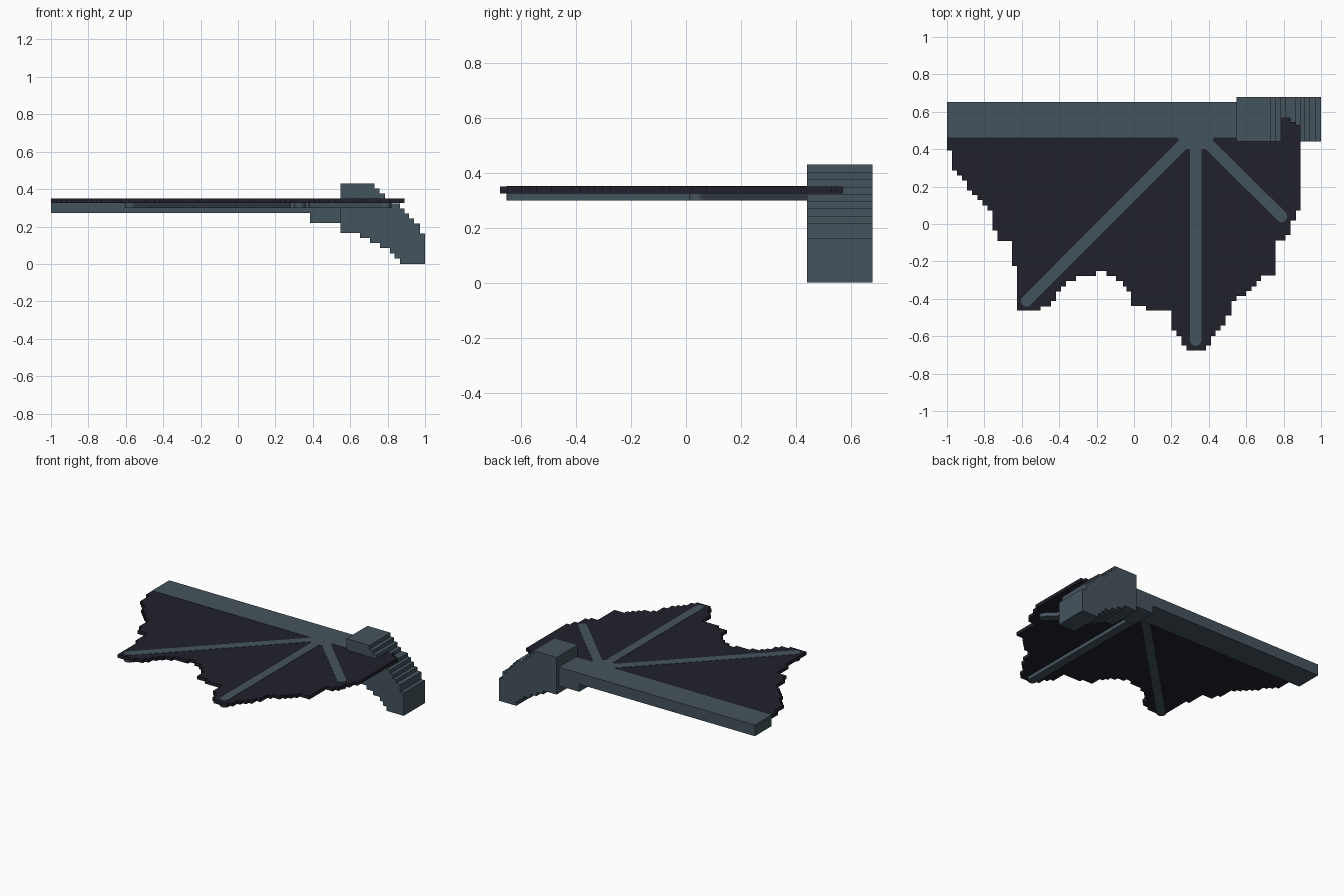
import bpy, bmesh, math

if "Cube" in bpy.data.objects:
    bpy.data.objects.remove(bpy.data.objects["Cube"])


def material(name, rgb):
    m = bpy.data.materials.new(name)
    m.diffuse_color = (*rgb, 1)
    m.use_nodes = True
    m.node_tree.nodes["Principled BSDF"].inputs["Base Color"].default_value = m.diffuse_color
    return m


SLATE = material("slate grey", (0.060, 0.088, 0.109))
DARK = material("dark violet", (0.0155, 0.0150, 0.0245))


def prism(name, outline, lo, hi, mat, axis="z"):
    """Extrude a 2D outline between lo and hi, along z (xy outline) or y (xz outline)."""
    bm = bmesh.new()
    place = (lambda a, b: (a, b, lo)) if axis == "z" else (lambda a, b: (a, lo, b))
    face = bm.faces.new([bm.verts.new(place(a, b)) for a, b in outline])
    new = bmesh.ops.extrude_face_region(bm, geom=[face])["geom"]
    shift = (0, 0, hi - lo) if axis == "z" else (0, hi - lo, 0)
    bmesh.ops.translate(bm, vec=shift, verts=[v for v in new if isinstance(v, bmesh.types.BMVert)])
    bmesh.ops.recalc_face_normals(bm, faces=bm.faces)
    me = bpy.data.meshes.new(name)
    bm.to_mesh(me)
    bm.free()
    me.materials.append(mat)
    ob = bpy.data.objects.new(name, me)
    bpy.context.collection.objects.link(ob)
    return ob


def rect(x0, x1, y0, y1):
    return [(x0, y0), (x1, y0), (x1, y1), (x0, y1)]


def stairs(runs, end):
    """Turn (start, level) runs into a stepped line ending at `end`."""
    pts = []
    for i, (x, level) in enumerate(runs):
        nxt = runs[i + 1][0] if i + 1 < len(runs) else end
        pts += [(x, level), (nxt, level)]
    return pts


def rod(start, end, r, n=8):
    """Strip with a rounded far end."""
    a = math.atan2(end[1] - start[1], end[0] - start[0])
    pts = [(end[0] + r * math.cos(a + t), end[1] + r * math.sin(a + t))
           for t in (math.pi * (i / n - 0.5) for i in range(n + 1))]
    for s in (1, -1):
        pts.append((start[0] - s * r * math.sin(a), start[1] + s * r * math.cos(a)))
    return pts


# Wing membrane: ragged stepped trailing edge, straight along the arm bone
trailing = [(-1, .393), (-.973, .286), (-.946, .258), (-.919, .233), (-.892, .18), (-.865, .155),
            (-.838, .128), (-.81, .1), (-.783, .073), (-.757, -.036), (-.73, -.09), (-.652, -.225),
            (-.625, -.463), (-.5, -.44), (-.445, -.412), (-.418, -.36), (-.391, -.333),
            (-.364, -.305), (-.31, -.278), (-.202, -.252), (-.148, -.278), (-.095, -.305),
            (-.06, -.333), (-.04, -.36), (-.015, -.438), (.065, -.463), (.172, -.463), (.2, -.57),
            (.227, -.598), (.253, -.65), (.28, -.676), (.386, -.65), (.413, -.598), (.436, -.57),
            (.463, -.543), (.49, -.49), (.52, -.412), (.547, -.386), (.6, -.358), (.627, -.333),
            (.654, -.305), (.68, -.275), (.757, -.088), (.81, -.06), (.837, .02), (.865, .073)]
leading = [(.89, .53), (.865, .53), (.865, .545), (.837, .545), (.837, .57), (.7, .57),
           (.7, .462), (-1, .462)]
prism("wing_membrane", stairs(trailing, .89) + leading, .325, .349, DARK)

# Arm bone along the leading edge, with a thicker root under it
prism("arm_bone", rect(-1, .6, .462, .652), .272, .351, SLATE)
prism("arm_root", rect(.386, .6, .462, .652), .218, .272, SLATE)

# Finger ribs fanning out from one hub
hub = (.33, .495)
for name, tip in (("outer_rib", (-.575, -.412)), ("middle_rib", (.33, -.622)), ("inner_rib", (.79, .04))):
    prism(name, rod(hub, tip, .03), .299, .3508, SLATE)
prism("rib_hub", [(.225, .47), (.28, .4), (.38, .4), (.435, .47)], .299, .3506, SLATE)

# Stepped shoulder block curving down to the body
top = [(.547, .43), (.73, .403), (.757, .377), (.785, .347), (.812, .322), (.865, .297), (.89, .27),
       (.915, .242), (.94, .216), (.972, .163)]
bottom = [(.547, .165), (.652, .138), (.706, .111), (.758, .084), (.812, .057), (.838, .03), (.865, 0)]
prism("shoulder", stairs(bottom, 1) + stairs(top, 1)[::-1], .44, .678, SLATE, "y")
